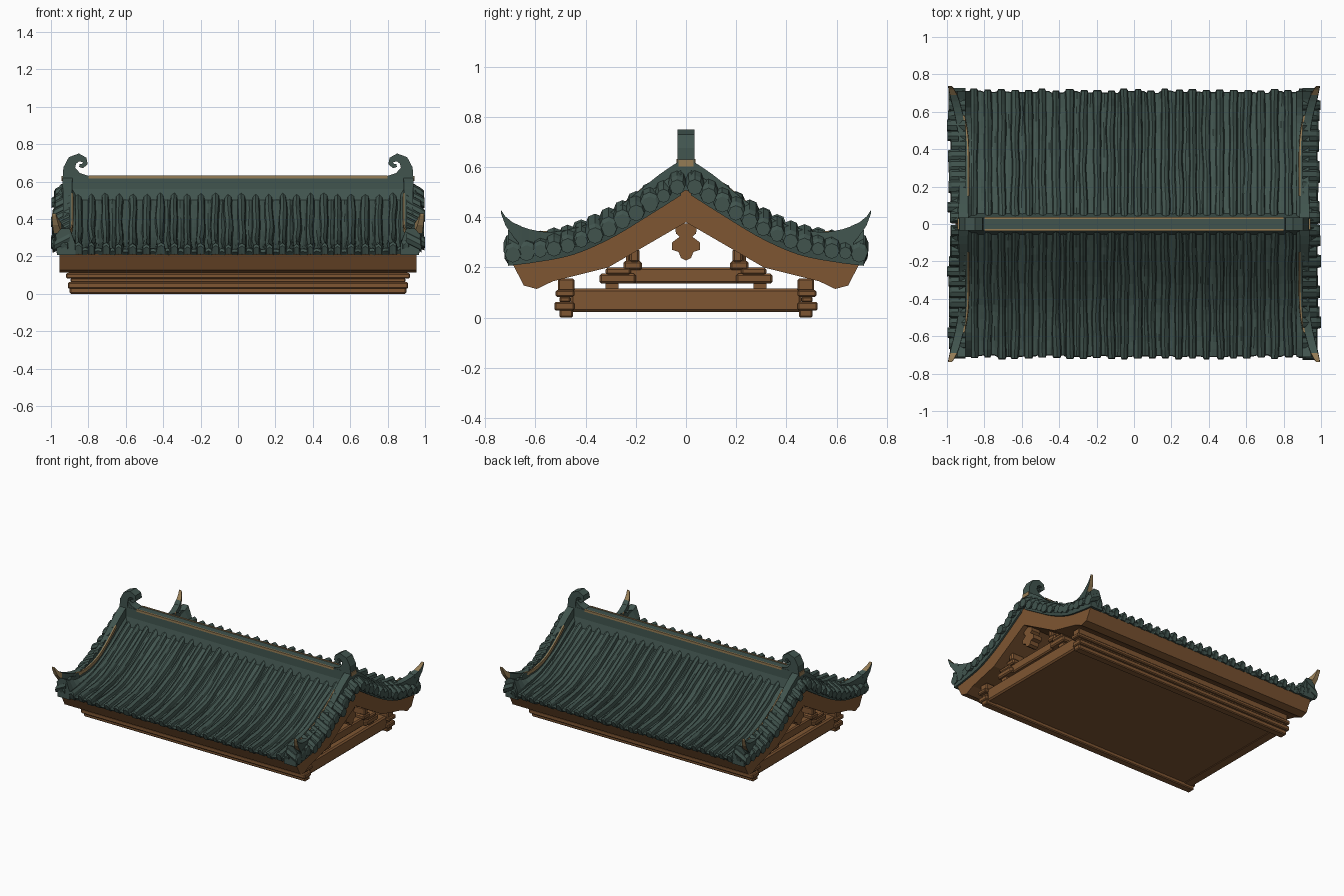
import bpy, bmesh, math, random
from mathutils import Vector, noise

random.seed(4)
if "Cube" in bpy.data.objects:
    bpy.data.objects.remove(bpy.data.objects["Cube"])


def material(name, rgb):
    m = bpy.data.materials.new(name)
    m.use_nodes = True
    m.diffuse_color = (*rgb, 1)
    bsdf = next(n for n in m.node_tree.nodes if n.type == 'BSDF_PRINCIPLED')
    bsdf.inputs["Base Color"].default_value = (*rgb, 1)
    return m


GREEN = material("slate_green", (0.052, 0.088, 0.076))
BROWN = material("warm_wood", (0.21, 0.092, 0.032))
TAN = material("worn_tan", (0.30, 0.20, 0.09))


def build(name, bm, mat, bevel=0):
    bmesh.ops.recalc_face_normals(bm, faces=bm.faces)
    mesh = bpy.data.meshes.new(name)
    bm.to_mesh(mesh)
    bm.free()
    mesh.materials.append(mat)
    ob = bpy.data.objects.new(name, mesh)
    bpy.context.collection.objects.link(ob)
    if bevel:
        mod = ob.modifiers.new("soft_edge", 'BEVEL')
        mod.width = bevel
        mod.segments = 1
    return ob


def loft(name, sections, mat, bevel=0):
    """Solid through a row of closed cross-sections."""
    bm = bmesh.new()
    rings = [[bm.verts.new(p) for p in s] for s in sections]
    n = len(rings[0])
    for a, b in zip(rings, rings[1:]):
        for i in range(n):
            j = (i + 1) % n
            bm.faces.new((a[i], a[j], b[j], b[i]))
    bm.faces.new(rings[0])
    bm.faces.new(rings[-1])
    return build(name, bm, mat, bevel)


def along_x(name, outline, x0, x1, mat, bevel=0):
    return loft(name, [[(x, y, z) for y, z in outline] for x in (x0, x1)], mat, bevel)


def box(name, x, y, z, mat, bevel=0):
    return along_x(name, [(y[0], z[0]), (y[1], z[0]), (y[1], z[1]), (y[0], z[1])],
                   x[0], x[1], mat, bevel)


def curve(points):
    """Smooth height function through the given points."""
    def f(t):
        k = 0
        while k < len(points) - 2 and t > points[k + 1][0]:
            k += 1
        p = [points[max(0, min(len(points) - 1, k + d))] for d in (-1, 0, 1, 2)]
        h = p[2][0] - p[1][0]
        u = max(0, min(1, (t - p[1][0]) / h))
        m1 = (p[2][1] - p[0][1]) / (p[2][0] - p[0][0]) * h
        m2 = (p[3][1] - p[1][1]) / (p[3][0] - p[1][0]) * h
        return ((2*u**3 - 3*u*u + 1) * p[1][1] + (u**3 - 2*u*u + u) * m1
                + (3*u*u - 2*u**3) * p[2][1] + (u**3 - u*u) * m2)
    return f


tile_z = curve([(0, .53), (.15, .435), (.3, .345), (.45, .28), (.6, .25), (.72, .235)])
rib_z = curve([(0, .64), (.1, .575), (.25, .455), (.35, .39), (.45, .355),
               (.55, .34), (.65, .36), (.71, .39), (.74, .43)])
rib_x = curve([(0, .912), (.4, .912), (.5, .92), (.6, .94), (.7, .968), (.74, .985)])

# Timber roof deck, one thick gabled profile with splayed eave ends
top = [(.69, .213), (.45, .25), (.2, .385)]
under = [(.31, .2), (.53, .145), (.595, .114), (.647, .128)]
deck = ([(0, .38)] + under + top + [(0, .51)]
        + [(-y, z) for y, z in reversed(top)] + [(-y, z) for y, z in reversed(under)])
along_x("roof_deck", deck, -.955, .955, BROWN)

# Carved tile slopes: alternating round rolls and narrow pans
PITCH = .073
ROLL = [(0, 0), (.07, .022), (.3, .034), (.52, .022), (.6, 0), (.8, .005)]


def tile_slope(name, s):
    bm = bmesh.new()
    cols = []
    for i in range(26):
        end, lift = random.uniform(-.006, .006), random.uniform(-.005, .005)
        for u, h in ROLL:
            seed = i * 7 + u * 3 + s * 50
            x0 = -.949 + (i + u) * PITCH
            reach = .703 + (.012 if h > .01 else 0) + end
            col = []
            for k in range(19):
                y = .01 + (reach - .01) * k / 18
                wob = .009 * noise.noise(Vector((seed * .37, y * 5, s)))
                rough = .005 * noise.noise(Vector((seed, y * 14, s * 3)))
                flare = .05 * abs(x0) ** 8 * y
                z = tile_z(y) + h + flare + rough + (lift if h else 0)
                col.append((x0 + wob, s * y, z))
            x, y, z = col[-1]
            col += [(x, s * (reach + .004), z - .015), (x, s * (reach - .012), .208 + h * .1),
                    (x, s * .62, .208)]
            cols.append([bm.verts.new(p) for p in col])
    for a, b in zip(cols, cols[1:]):
        for k in range(len(a) - 1):
            quad = (a[k], b[k], b[k + 1], a[k + 1])
            bm.faces.new(quad)
    ob = build(name, bm, GREEN)
    if sum(p.normal.z * p.area for p in ob.data.polygons) < 0:
        ob.data.flip_normals()


tile_slope("front_tiles", -1)
tile_slope("back_tiles", 1)

# Main ridge with worn edges
along_x("ridge", [(-.055, .5), (.055, .5), (.036, .56), (.034, .628), (-.034, .628), (-.036, .56)],
        -.92, .92, GREEN)
for s, side in ((-1, "front"), (1, "back")):
    box("ridge_edge_" + side, (-.8, .8), sorted((s * .026, s * .037)), (.616, .632), TAN)

ys = [.02 + .69 * k / 16 for k in range(17)]
for sx, end in ((-1, "right"), (1, "left")):
    # Curled ridge finial
    path = [(.908, .5, .06), (.906, .6, .066), (.903, .67, .062), (.885, .713, .052),
            (.85, .729, .042), (.822, .716, .032), (.816, .696, .026), (.832, .682, .022),
            (.848, .686, .016)]
    secs = []
    for k, (x, z, w) in enumerate(path):
        a, b = path[max(0, k - 1)], path[min(len(path) - 1, k + 1)]
        d = Vector((b[0] - a[0], b[1] - a[1])).normalized() * w / 2
        hw = .034
        secs.append([(sx * (x + o * d.y), y, z - o * d.x)
                     for o, y in ((1, -hw), (1, hw), (-1, hw), (-1, -hw))])
    loft("finial_" + end, secs, GREEN)
    web = [(.92, .6), (.8, .615), (.8, .63), (.845, .645), (.872, .675), (.92, .67)]
    loft("finial_web_" + end, [[(sx * x, y, z) for x, z in web] for y in (-.032, .032)], GREEN)
    box("finial_band_" + end, sorted((sx * .936, sx * .943)), (-.03, .03), (.602, .63), TAN)

    # Gable pendant
    half = [(.045, .375), (.04, .335), (.025, .322), (.055, .3), (.055, .27), (.03, .262), (.02, .238)]
    pend = half + [(0, .228)] + [(-y, z) for y, z in reversed(half)]
    along_x("gable_pendant_" + end, pend, sx * .85, sx * .92, BROWN)

    # Gable tie beams
    box("lower_tie_beam_" + end, sorted((sx * .81, sx * .89)), (-.46, .46), (.022, .115), BROWN, .01)
    box("upper_tie_beam_" + end, sorted((sx * .81, sx * .88)), (-.3, .3), (.135, .2), BROWN, .008)

    for s, side in ((-1, "front"), (1, "back")):
        tag = side + "_" + end
        # Verge band between deck and rib
        band = []
        for y in ys:
            t, b = max(rib_z(y) - .04, tile_z(y) + .03), tile_z(y) - .03
            band.append([(sx * x, s * y, z) for x, z in
                         ((.87, b), (.87, tile_z(y) + .03), (.9, t), (.945, t), (.975, t - .035), (.968, b))])
        loft("verge_band_" + tag, band, GREEN)

        # Short verge tiles pointing outward
        for k in range(13):
            y = .035 + .655 * k / 12
            r = .033 + random.uniform(-.004, .005)
            z, out = tile_z(y) + .012, .992 + random.uniform(-.012, .008)
            rings = []
            for x, dz, q in ((.9, .05, r), (.975, .012, r), (out, 0, r * .85)):
                rings.append([(sx * x, s * y + q * math.cos(a * math.pi / 4),
                               z + dz + q * math.sin(a * math.pi / 4)) for a in range(8)])
            loft("verge_tile_" + tag, rings, GREEN)

        # Sweeping rib with an upturned tip
        def rib_section(y, w, h, rise=0):
            x, z = rib_x(y), rib_z(y) + rise
            return [(sx * (x - w), s * y, z - h), (sx * (x + w), s * y, z - h),
                    (sx * (x + w * .9), s * y, z), (sx * (x - w * .9), s * y, z)]
        loft("rib_" + tag, [rib_section(y, .029 - .008 * y, .1) for y in ys[:-1]], GREEN)
        tip = [(.655, .024, .08), (.69, .021, .055), (.72, .016, .035), (.738, .011, .012)]
        ob = loft("rib_tip_" + tag, [rib_section(y, w, h, .002) for y, w, h in tip], TAN)
        ob.data.materials.append(GREEN)
        for p in ob.data.polygons:
            p.material_index = 1 if abs(p.center.y) < .68 or p.normal.x * sx > .6 else 0

        # Worn strip on the inner rib edge
        strip = []
        for y in ys[3:14]:
            x, z = rib_x(y) - .026, rib_z(y)
            strip.append([(sx * (x + a), s * y, z + b) for a, b in
                          ((-.005, -.02), (.006, -.02), (.006, .003), (-.003, .003))])
        loft("rib_edge_" + tag, strip, TAN)

        # Bracket blocks under the gable
        for y0, y1, z0, z1 in ((.2, .345, .135, .175), (.22, .32, .17, .2),
                               (.175, .25, .19, .225), (.185, .225, .22, .275)):
            box("bracket_" + tag, sorted((sx * .8, sx * .9)), sorted((s * y0, s * y1)),
                (z0, z1), BROWN, .008)
        box("strut_" + tag, sorted((sx * .8, sx * .88)), sorted((s * .27, s * .32)),
            (.11, .14), BROWN)

# Long stepped purlins, front and back
for s, side in ((-1, "front"), (1, "back")):
    for x, y0, y1, z0, z1 in ((.9, .45, .505, 0, .035), (.91, .445, .525, .028, .062),
                              (.895, .46, .505, .06, .085), (.92, .445, .52, .082, .11),
                              (.905, .445, .51, .105, .155)):
        box("purlin_" + side, (-x, x), sorted((s * y0, s * y1)), (z0, z1), BROWN, .006)
    box("upper_purlin_" + side, (-.87, .87), sorted((s * .185, s * .24)), (.2, .27), BROWN, .01)

# Flat ceiling panel
box("ceiling_panel", (-.87, .87), (-.46, .46), (.026, .108), BROWN)
